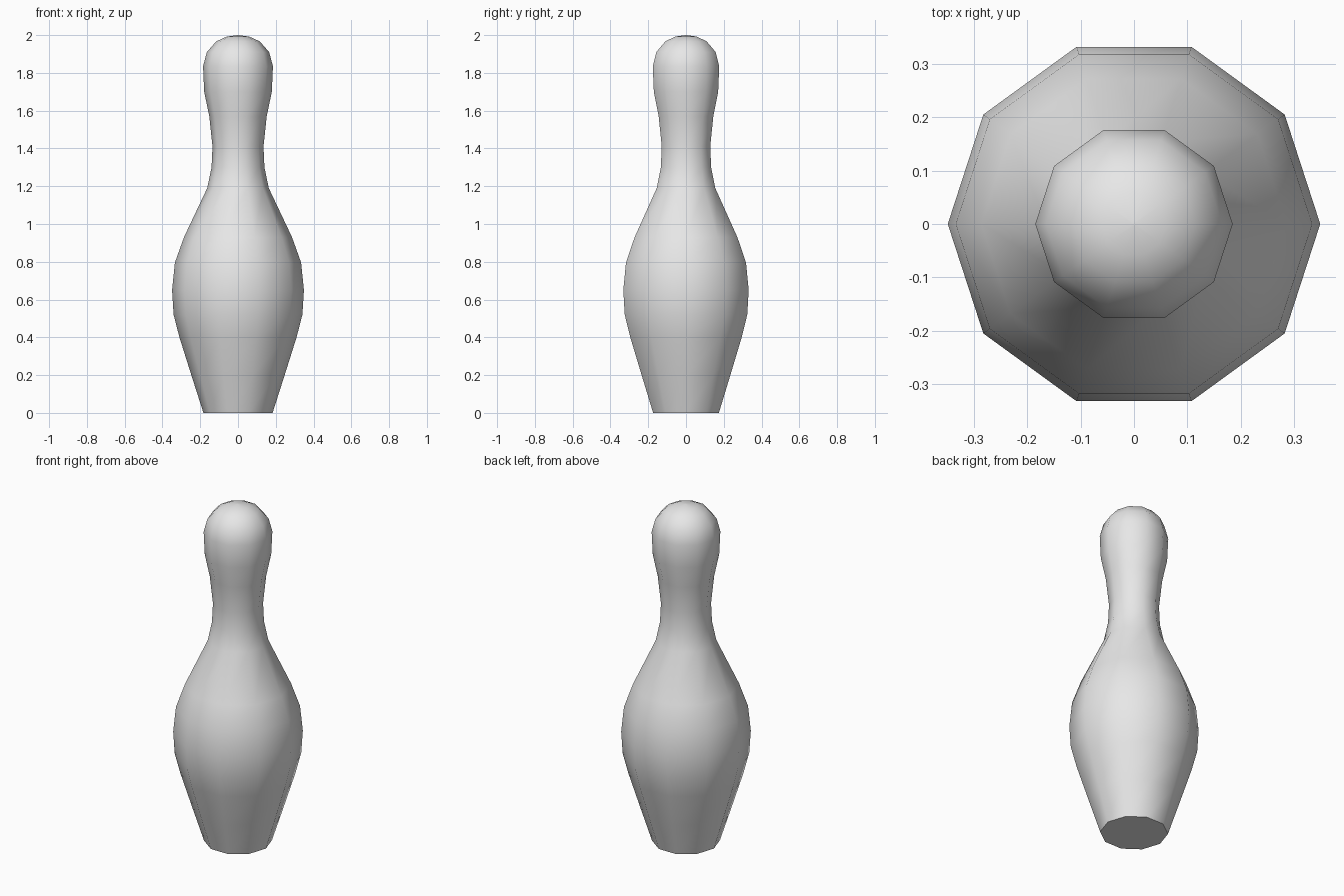
import bpy, math
from mathutils import Vector

cube = bpy.data.objects.get("Cube")
if cube:
    bpy.data.objects.remove(cube, do_unlink=True)

SIDES = 10
# Half outline of the pin: radius, height
PROFILE = [(0.183, 0), (0.247, 0.2), (0.31, 0.4), (0.341, 0.52), (0.349, 0.65),
           (0.334, 0.796), (0.286, 0.93), (0.163, 1.19), (0.14, 1.30),
           (0.135, 1.41), (0.152, 1.57), (0.179, 1.70), (0.185, 1.835),
           (0.165, 1.91), (0.115, 1.967), (0.06, 1.992), (0.003, 2.0)]

# Rings of the turned body
verts = []
for radius, height in PROFILE:
    for i in range(SIDES):
        a = math.tau * i / SIDES
        verts.append(Vector((radius * math.cos(a), radius * math.sin(a), height)))

# Walls between rings, flat base and tiny top cap
faces = []
for ring in range(len(PROFILE) - 1):
    for i in range(SIDES):
        j = (i + 1) % SIDES
        low, high = ring * SIDES, (ring + 1) * SIDES
        faces.append((low + i, low + j, high + j, high + i))
faces.append(tuple(reversed(range(SIDES))))
faces.append(tuple(range(len(verts) - SIDES, len(verts))))

mesh = bpy.data.meshes.new("pin_body")
mesh.from_pydata(verts, [], faces)
mesh.update()
pin = bpy.data.objects.new("pin_body", mesh)
bpy.context.collection.objects.link(pin)

# Plain light grey finish
grey = bpy.data.materials.new("light_grey")
grey.use_nodes = True
colour = (0.8, 0.8, 0.8, 1)
grey.diffuse_color = colour
grey.node_tree.nodes["Principled BSDF"].inputs["Base Color"].default_value = colour
mesh.materials.append(grey)

# Smooth sides with a sharp base rim
bpy.ops.object.select_all(action="DESELECT")
pin.select_set(True)
bpy.context.view_layer.objects.active = pin
bpy.ops.object.shade_smooth_by_angle(angle=math.radians(60))
